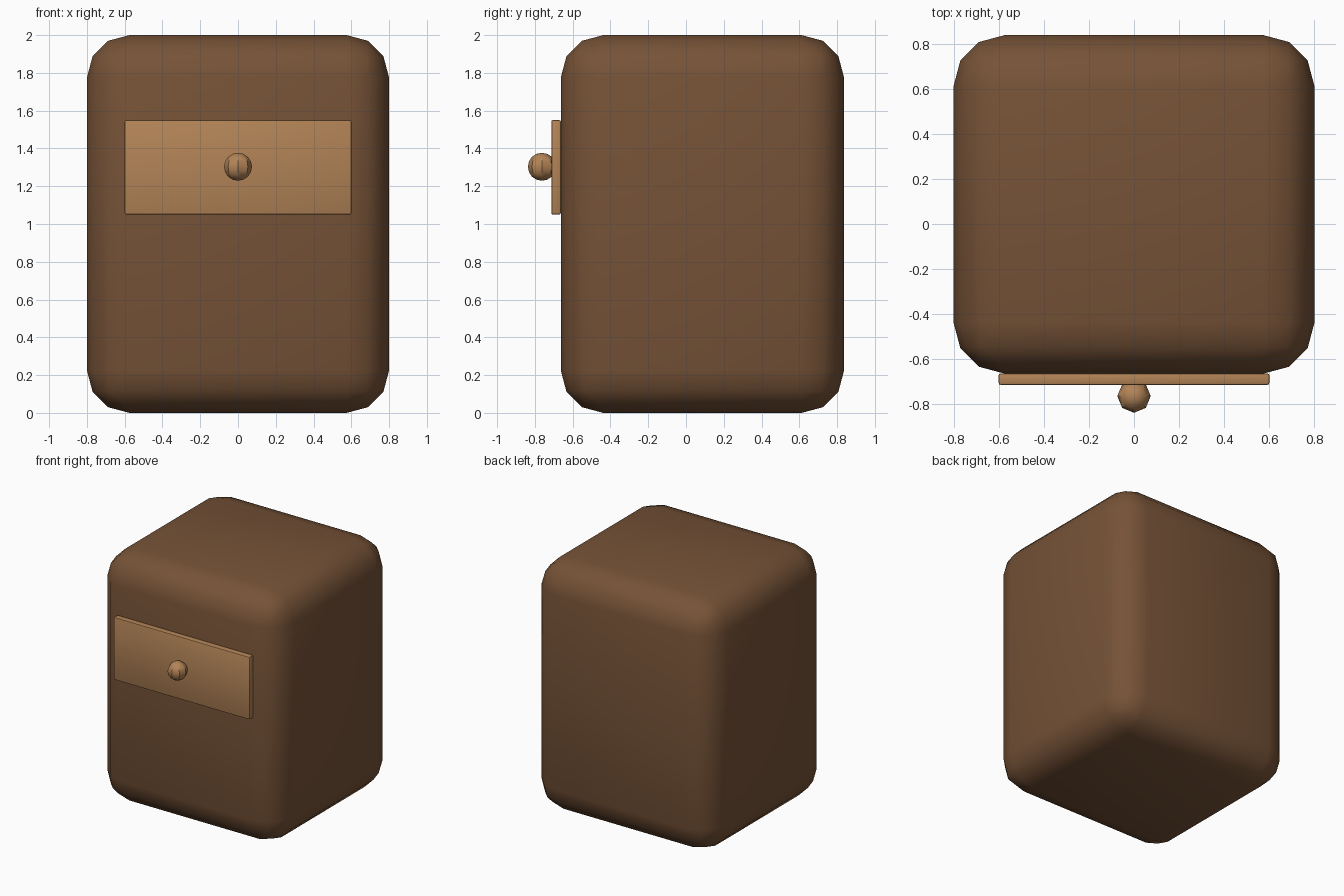
import bpy
import math

default = bpy.data.objects.get("Cube")
if default:
    bpy.data.objects.remove(default, do_unlink=True)


def material(name, rgb):
    mat = bpy.data.materials.new(name)
    mat.use_nodes = True
    color = (*rgb, 1.0)
    mat.diffuse_color = color
    mat.node_tree.nodes["Principled BSDF"].inputs["Base Color"].default_value = color
    return mat


def finish(obj, name, mat):
    obj.name = name
    obj.data.materials.append(mat)
    bpy.ops.object.shade_smooth_by_angle(angle=math.radians(29))


def rounded_box(name, low, high, bevel, segments, mat):
    center = [(a + b) / 2 for a, b in zip(low, high)]
    bpy.ops.mesh.primitive_cube_add(size=1, location=center)
    obj = bpy.context.object
    obj.scale = [b - a for a, b in zip(low, high)]
    bpy.ops.object.transform_apply(location=False, rotation=False, scale=True)
    mod = obj.modifiers.new("rounded_edges", "BEVEL")
    mod.width = bevel
    mod.segments = segments
    mod.limit_method = "NONE"
    bpy.ops.object.modifier_apply(modifier=mod.name)
    finish(obj, name, mat)


dark_wood = material("dark_wood", (0.18, 0.085, 0.038))
light_wood = material("light_wood", (0.45, 0.23, 0.095))

# Cabinet body with broad rounded edges
rounded_box("cabinet_body", (-0.8, -0.663, 0), (0.8, 0.837, 2), 0.225, 3, dark_wood)

# Drawer front
rounded_box("drawer_front", (-0.6, -0.713, 1.05), (0.6, -0.663, 1.55), 0.008, 2, light_wood)

# Round drawer knob
bpy.ops.mesh.primitive_uv_sphere_add(segments=8, ring_count=8, radius=0.074,
                                     location=(0, -0.763, 1.303))
finish(bpy.context.object, "drawer_knob", light_wood)
